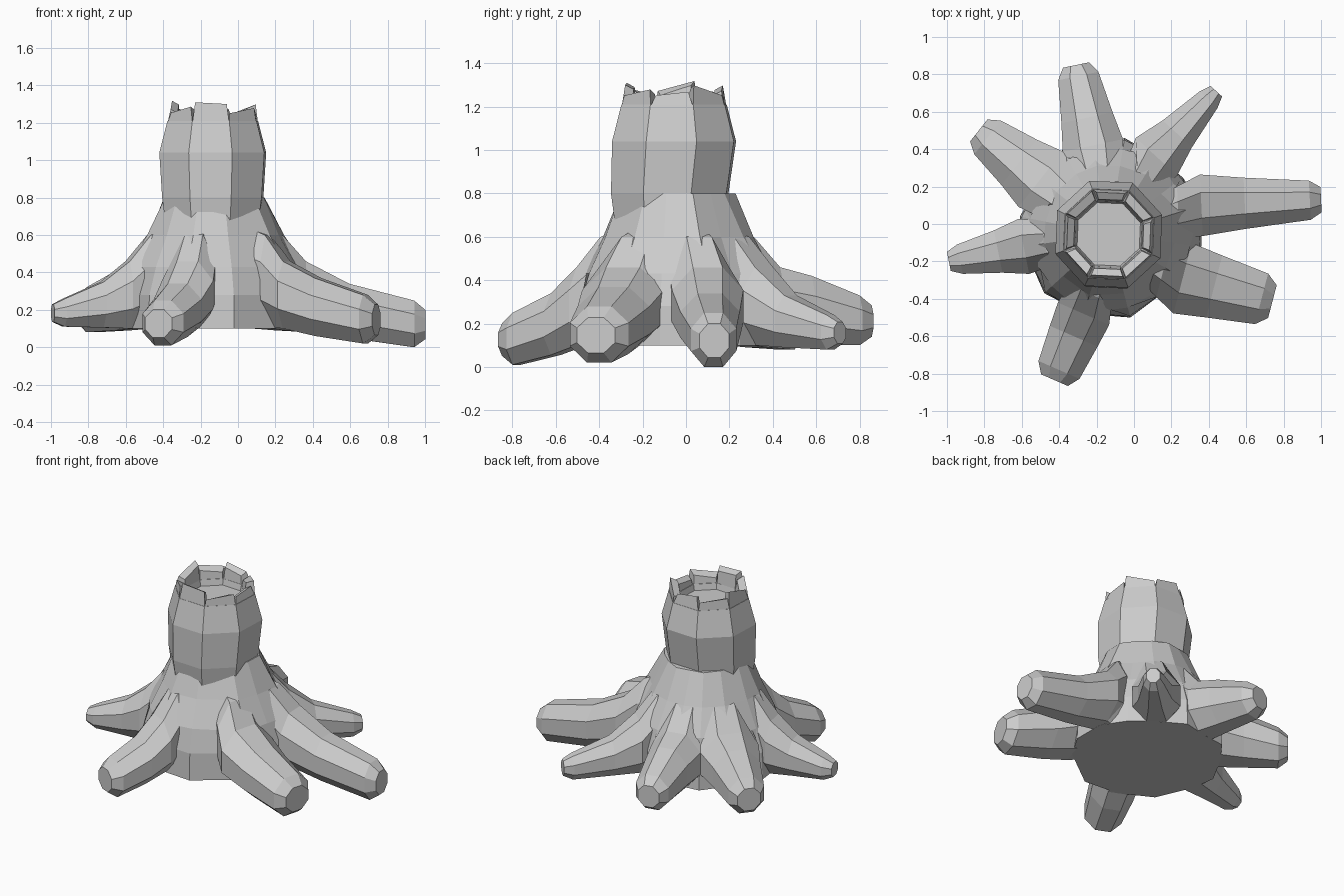
import bpy, bmesh, math
from mathutils import Vector

cube = bpy.data.objects.get("Cube")
if cube:
    bpy.data.objects.remove(cube)

GREY = (0.6, 0.6, 0.6, 1)
mat = bpy.data.materials.new("grey_bark")
mat.use_nodes = True
mat.diffuse_color = GREY
mat.node_tree.nodes["Principled BSDF"].inputs["Base Color"].default_value = GREY

CENTRE = Vector((-0.135, -0.055))


def loft(name, rings):
    """Closed solid through rings with equal point counts."""
    bm = bmesh.new()
    loops = [[bm.verts.new(p) for p in ring] for ring in rings]
    n = len(loops[0])
    for a, b in zip(loops, loops[1:]):
        for i in range(n):
            j = (i + 1) % n
            bm.faces.new((a[i], a[j], b[j], b[i]))
    bm.faces.new(loops[0])
    bm.faces.new(loops[-1])
    bmesh.ops.recalc_face_normals(bm, faces=bm.faces)
    mesh = bpy.data.meshes.new(name)
    bm.to_mesh(mesh)
    bm.free()
    mesh.materials.append(mat)
    obj = bpy.data.objects.new(name, mesh)
    bpy.context.collection.objects.link(obj)
    return obj


def corner(k, r, z, shift=0.0):
    a = math.radians(20 + 45 * k)
    return Vector((CENTRE.x + r * math.cos(a), CENTRE.y - shift + r * math.sin(a), z))


# Trunk: waist, bulge, and a sunken broken top
profile = [(0.26, 0.6, 0.02), (0.288, 0.8, 0.02), (0.304, 1.04, 0), (0.258, 1.21, 0),
           (0.19, 1.2, 0), (0.18, 1.16, 0)]
stump = loft("tree_stump", [[corner(k, r, z, s) for k in range(8)] for r, z, s in profile])

# Roots: middle point, tip point, half widths, tip bottom and top
roots = {
    "left_root": ((0.36, 0.1), (1.0, 0.13), 0.165, 0.105, 0.0, 0.25),
    "front_left_root": ((0.26, -0.29), (0.74, -0.415), 0.195, 0.14, 0.02, 0.28),
    "back_left_root": ((0.12, 0.36), (0.44, 0.71), 0.15, 0.065, 0.08, 0.24),
    "back_root": ((-0.22, 0.42), (-0.31, 0.85), 0.165, 0.11, 0.1, 0.33),
    "back_right_root": ((-0.5, 0.24), (-0.83, 0.5), 0.19, 0.115, 0.08, 0.32),
    "right_root": ((-0.59, -0.12), (-0.99, -0.2), 0.15, 0.08, 0.11, 0.26),
    "front_root": ((-0.27, -0.48), (-0.425, -0.835), 0.15, 0.12, 0.01, 0.25),
}
order = ["left_root", "back_left_root", "back_root", "back_right_root",
         "right_root", "front_root", "front_left_root"]
# Hollows between neighbouring roots, counter-clockwise from the left root
hollows = [(0.26, 0.25), (-0.05, 0.46), (-0.38, 0.4), (-0.61, 0.04),
           (-0.48, -0.37), (-0.02, -0.5), (0.36, -0.12)]

# Flared skirt: alternates root crests and hollows
levels = [(0.1, 1.0, 1.0), (0.28, 1.0, 0.98), (0.43, 1.0, 0.88), (0.6, 0.77, 0.71), (0.8, 0.56, 0.55)]
rings = []
for z, crest, hollow in levels:
    ring = []
    for name, point in zip(order, hollows):
        for p, f in ((roots[name][0], crest), (point, hollow)):
            q = CENTRE.lerp(Vector(p), f)
            ring.append((q.x, q.y, z))
    rings.append(ring)
parts = [loft("skirt", rings)]


def root(name, mid, tip, w_mid, w_tip, low, high):
    mid, tip = Vector(mid), Vector(tip)
    axis = (tip - mid).normalized()
    near = tip - axis * 0.06
    sections = [(CENTRE.lerp(mid, 0.4), w_mid * 0.6, 0.14, 0.66),
                (CENTRE.lerp(mid, 0.75), w_mid * 0.85, 0.11, 0.6),
                (mid, w_mid, 0.1, 0.46),
                (mid.lerp(near, 0.4), w_mid * 0.45 + w_tip * 0.6, low * 0.5 + 0.05, high + 0.09),
                (near, w_tip, low, high),
                (tip, w_tip * 0.65, low + (high - low) * 0.17, high - (high - low) * 0.2)]
    side = Vector((-axis.y, axis.x))
    rings = []
    for p, w, z0, z1 in sections:
        ring = []
        for k in range(8):
            a = math.radians(22.5 + 45 * k)
            q = p + side * (w * 1.08 * math.cos(a))
            ring.append((q.x, q.y, (z0 + z1) / 2 + (z1 - z0) * 0.54 * math.sin(a)))
        rings.append(ring)
    return loft(name, rings)


parts += [root(name, *spec) for name, spec in roots.items()]

# Broken rim: one splintered slab per trunk side, with gaps between them
heights = [(1.3, 1.25), (1.27, 1.3), (1.26, 1.28), (1.32, 1.27),
           (1.25, 1.29), (1.31, 1.3), (1.25, 1.28), (1.25, 1.27)]
for k, (h0, h1) in enumerate(heights):
    gap = 0.04 + 0.05 * (k % 3 == 1)
    outer = 0.25 - 0.01 * (k % 2)
    base = [corner(k, 0.257, 1.2), corner(k + 1, 0.257, 1.2),
            corner(k + 1, 0.187, 1.17), corner(k, 0.187, 1.17)]
    o0, o1 = corner(k, outer, h0), corner(k + 1, outer, h1)
    i0, i1 = corner(k, 0.2, h0 - 0.02), corner(k + 1, 0.2, h1 - 0.02)
    top = [o0.lerp(o1, gap), o1.lerp(o0, gap), i1.lerp(i0, gap), i0.lerp(i1, gap)]
    loft("rim_splinter", [base, top])

# Merge the skirt and roots into the trunk
for part in parts:
    mod = stump.modifiers.new(part.name, "BOOLEAN")
    mod.operation = "UNION"
    mod.solver = "EXACT"
    mod.object = part
bpy.context.view_layer.objects.active = stump
for mod in list(stump.modifiers):
    bpy.ops.object.modifier_apply(modifier=mod.name)
for part in parts:
    bpy.data.objects.remove(part)
